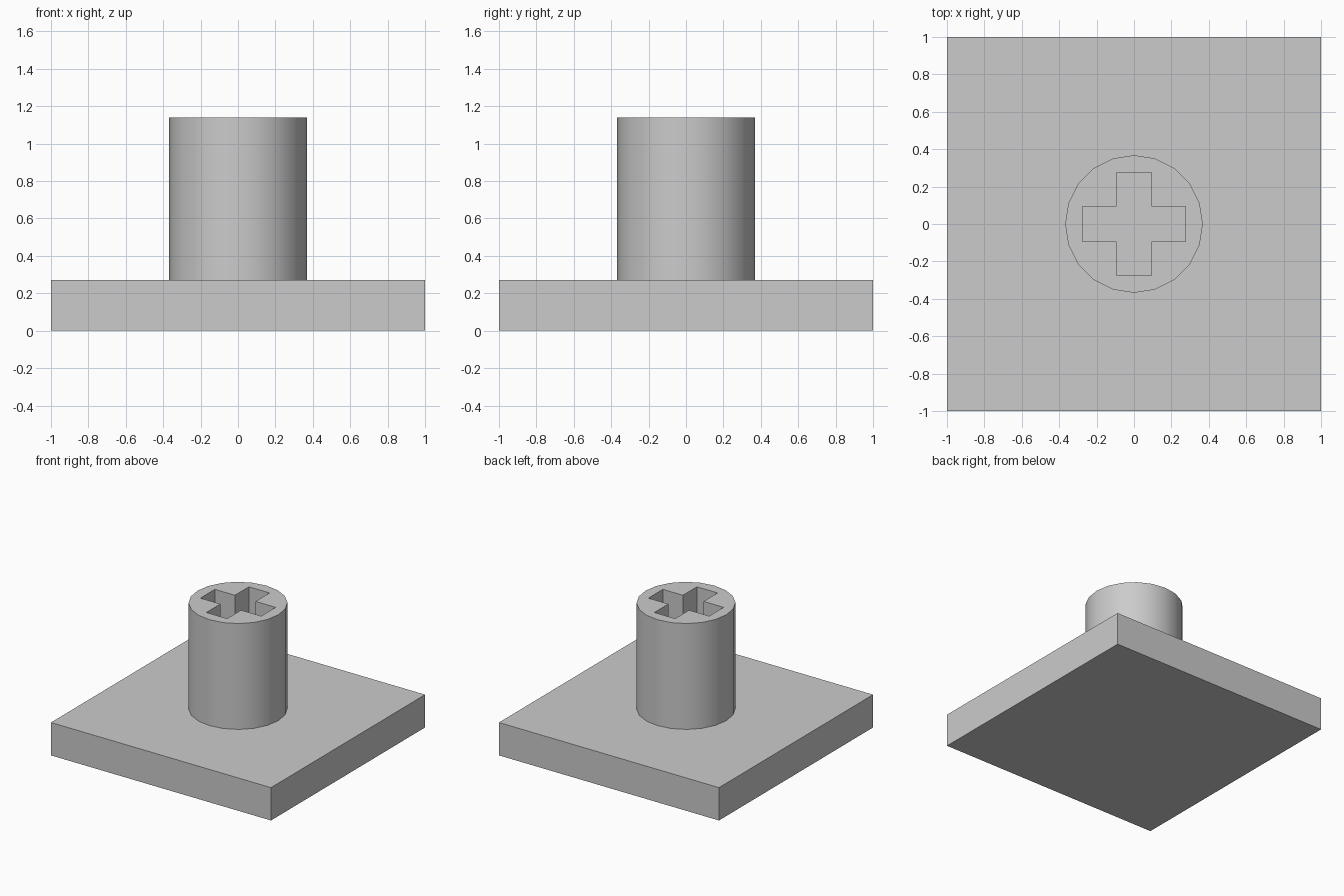
import bpy
import bmesh
from math import sin, cos, tau

cube = bpy.data.objects.get("Cube")
if cube:
    bpy.data.objects.remove(cube, do_unlink=True)

PLATE_TOP = 0.27
STEM_TOP = 1.14
STEM_RADIUS = 0.368
STEM_SIDES = 20
ARM = 0.276          # half length of the cross slot
HALF = 0.094         # half width of the cross slot

grey = bpy.data.materials.new("plain grey")
grey.use_nodes = True
colour = (0.6, 0.6, 0.6, 1)
grey.diffuse_color = colour
grey.node_tree.nodes["Principled BSDF"].inputs["Base Color"].default_value = colour


def extruded(name, outlines, bottom, top):
    """Fill closed outlines (inner ones become holes) and extrude upwards."""
    bm = bmesh.new()
    edges = []
    for outline in outlines:
        verts = [bm.verts.new((x, y, bottom)) for x, y in outline]
        edges += [bm.edges.new((a, b)) for a, b in zip(verts, verts[1:] + verts[:1])]
    bmesh.ops.triangle_fill(bm, use_beauty=True, edges=edges, normal=(0, 0, 1))
    result = bmesh.ops.extrude_face_region(bm, geom=bm.faces[:])
    raised = [g for g in result["geom"] if isinstance(g, bmesh.types.BMVert)]
    bmesh.ops.translate(bm, verts=raised, vec=(0, 0, top - bottom))
    bmesh.ops.recalc_face_normals(bm, faces=bm.faces[:])
    mesh = bpy.data.meshes.new(name)
    bm.to_mesh(mesh)
    bm.free()
    mesh.materials.append(grey)
    obj = bpy.data.objects.new(name, mesh)
    bpy.context.collection.objects.link(obj)
    return obj


# Square base plate
extruded("base_plate", [[(-1, -1), (1, -1), (1, 1), (-1, 1)]], 0, PLATE_TOP)

# Round stem with a cross-shaped socket
circle = [(STEM_RADIUS * cos(tau * i / STEM_SIDES), STEM_RADIUS * sin(tau * i / STEM_SIDES))
          for i in range(STEM_SIDES)]
cross = []
x_axis, y_axis = 1, 0
for quarter in range(4):
    for along, across in ((ARM, -HALF), (ARM, HALF), (HALF, HALF)):
        cross.append((along * x_axis - across * y_axis, along * y_axis + across * x_axis))
    x_axis, y_axis = -y_axis, x_axis
stem = extruded("stem", [circle, cross], PLATE_TOP, STEM_TOP)

# Smooth the round wall, keep the rims and socket corners sharp
bpy.ops.object.select_all(action="DESELECT")
stem.select_set(True)
bpy.context.view_layer.objects.active = stem
bpy.ops.object.shade_smooth_by_angle()
